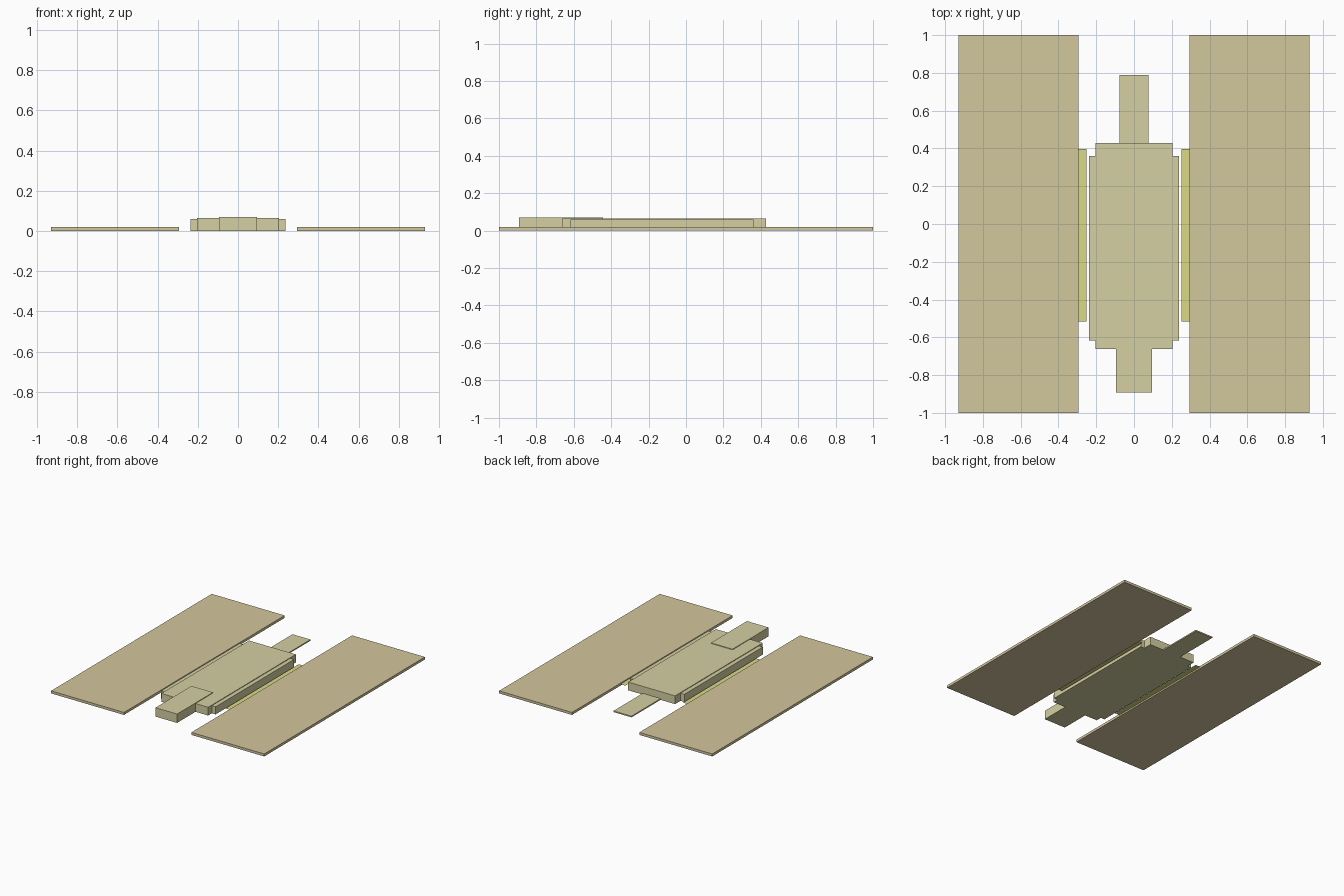
import bpy
import bmesh

if "Cube" in bpy.data.objects:
    bpy.data.objects.remove(bpy.data.objects["Cube"])


def material(name, color):
    m = bpy.data.materials.new(name)
    m.diffuse_color = (*color, 1.0)
    m.use_nodes = True
    m.node_tree.nodes["Principled BSDF"].inputs["Base Color"].default_value = m.diffuse_color
    return m


TAN = material("tan", (0.65, 0.57, 0.34))
CREAM = material("cream", (0.66, 0.63, 0.36))
YELLOW = material("yellow", (0.70, 0.70, 0.24))


def finish(name, bm, mat):
    mesh = bpy.data.meshes.new(name)
    bm.to_mesh(mesh)
    bm.free()
    mesh.materials.append(mat)
    obj = bpy.data.objects.new(name, mesh)
    bpy.context.collection.objects.link(obj)
    return obj


def box(name, x, y, z, mat):
    """Axis-aligned box from (min, max) ranges."""
    bm = bmesh.new()
    bmesh.ops.create_cube(bm, size=1)
    for v in bm.verts:
        for i, (lo, hi) in enumerate((x, y, z)):
            v.co[i] = lo if v.co[i] < 0 else hi
    return finish(name, bm, mat)


def sheet(name, x, y, z, mat):
    """Flat rectangle at height z, facing up."""
    bm = bmesh.new()
    bm.faces.new([bm.verts.new(p) for p in (
        (x[0], y[0], z), (x[1], y[0], z), (x[1], y[1], z), (x[0], y[1], z))])
    return finish(name, bm, mat)


def mirror_x(obj):
    mod = obj.modifiers.new("mirror", 'MIRROR')
    mod.use_axis[0] = True
    mod.use_mirror_merge = False


# Wide flat platforms on both sides
mirror_x(box("side_platform", (0.294, 0.929), (-1.0, 1.0), (0, 0.02), TAN))
# Thin yellow edge strips along the platforms
mirror_x(sheet("edge_strip", (0.251, 0.294), (-0.515, 0.396), 0.012, YELLOW))

# Central block with slightly lower side ledges
box("central_block", (-0.204, 0.204), (-0.663, 0.428), (0, 0.065), CREAM)
mirror_x(box("side_ledge", (0.204, 0.237), (-0.617, 0.36), (0, 0.06), CREAM))

# Raised front block overlapping the central one
box("front_block", (-0.094, 0.094), (-0.893, -0.445), (0, 0.07), CREAM)

# Low slab at the back
box("back_slab", (-0.078, 0.078), (0.428, 0.79), (0, 0.01), CREAM)
